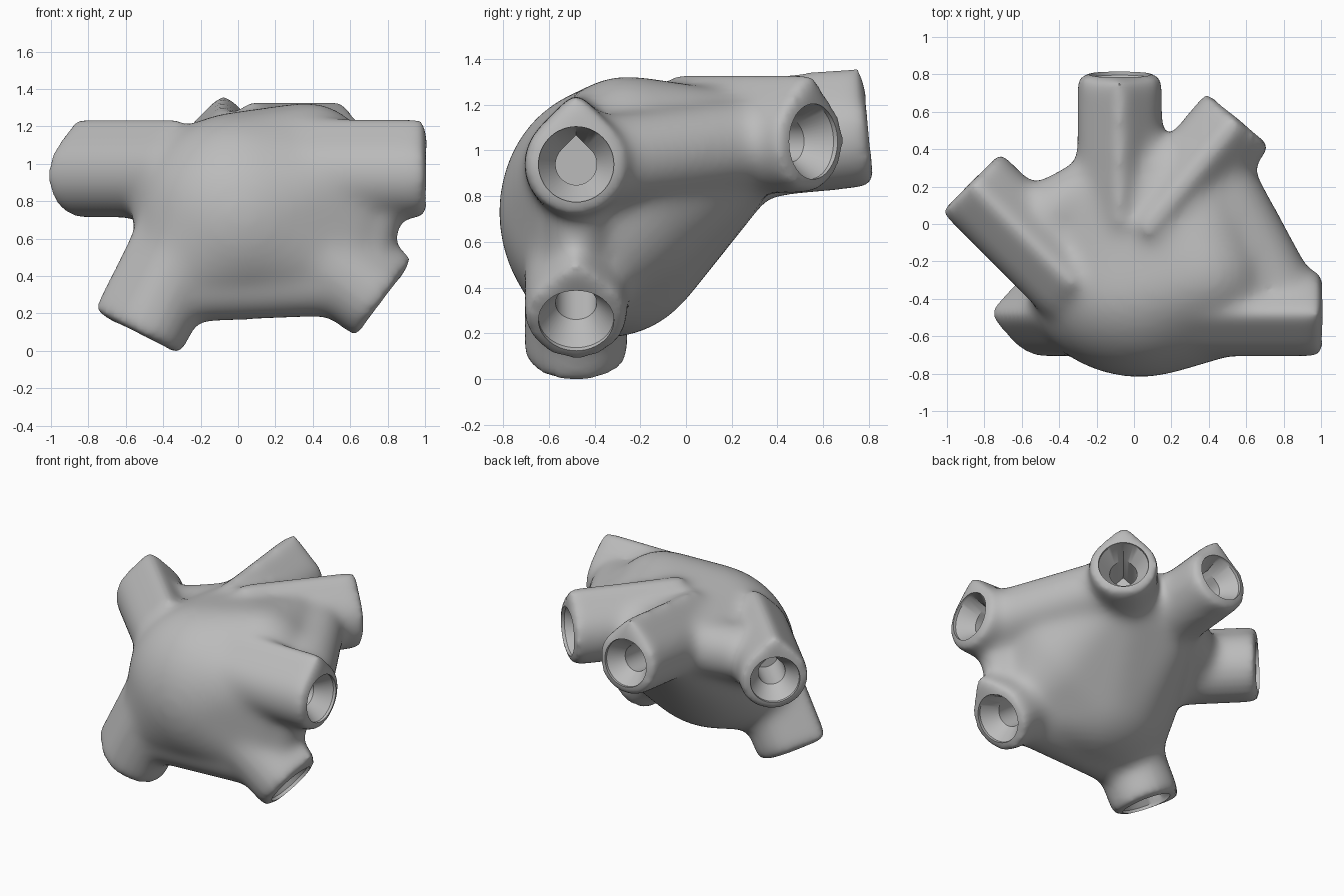
import bpy
import bmesh
from math import sin, cos, pi
from mathutils import Vector, Matrix

cube = bpy.data.objects.get("Cube")
if cube:
    bpy.data.objects.remove(cube, do_unlink=True)

grey = bpy.data.materials.new("plain grey")
grey.use_nodes = True
grey.diffuse_color = (0.5, 0.5, 0.5, 1)
grey.node_tree.nodes["Principled BSDF"].inputs["Base Color"].default_value = (0.5, 0.5, 0.5, 1)

# Ports: centre of the open end, outward direction, tube length
PORTS = {
    "left": ((1.0, -0.48, 0.95), (1, 0, 0), 0.8),
    "low_left": ((0.755, -0.48, 0.265), (0.8, 0, -0.6), 0.65),
    "low_right": ((-0.52, -0.48, 0.09), (-0.45, 0, -0.89), 0.7),
    "right": ((-0.88, 0.225, 0.95), (-0.7, 0.7, 0), 0.8),
    "back": ((-0.085, 0.805, 1.08), (0, 1, 0.1), 0.8),
    "back_left": ((0.55, 0.56, 1.05), (0.64, 0.77, 0), 0.8),
}
SIDES = 48


def along(port, depth):
    """Point on a port's axis, measured inwards from its end."""
    end, direction, _ = PORTS[port]
    return Vector(end) - Vector(direction).normalized() * depth


def loft(bm, port, sections):
    """Closed tube on a port's axis; sections are (depth, radius, peak height)."""
    d = Vector(PORTS[port][1]).normalized()
    up = (Vector((0, 0, 1)) - d * d.z).normalized()
    side = d.cross(up)
    rings = []
    for depth, radius, peak in sections:
        ring = []
        for i in range(SIDES):
            t = 2 * pi * i / SIDES
            off = min(t, 2 * pi - t)
            r = radius / cos(pi / 4 - off) if off < pi / 4 else radius
            r = min(r, radius * peak / max(cos(off), 0.1))if peak > 1 else radius
            ring.append(bm.verts.new(along(port, depth) + (up * cos(t) + side * sin(t)) * r))
        rings.append(ring)
    for a, b in zip(rings, rings[1:]):
        for i in range(SIDES):
            j = (i + 1) % SIDES
            bm.faces.new((a[i], a[j], b[j], b[i]))
    bm.faces.new(rings[0])
    bm.faces.new(rings[-1])


def hull(bm, balls):
    """Convex skin around balls given as (centre, radii)."""
    tmp = bmesh.new()
    for centre, radii in balls:
        m = Matrix.Translation(centre) @ Matrix.Diagonal((*radii, 1))
        bmesh.ops.create_icosphere(tmp, subdivisions=4, radius=1, matrix=m)
    verts = [bm.verts.new(v.co) for v in tmp.verts]
    tmp.free()
    out = bmesh.ops.convex_hull(bm, input=verts)
    spare = {g for key in ("geom_interior", "geom_unused") for g in out[key]
             if isinstance(g, bmesh.types.BMVert)}
    bmesh.ops.delete(bm, geom=list(spare), context="VERTS")


def ball(port, depth, r):
    return along(port, depth), (r, r, r)


def finish(bm, name):
    bmesh.ops.recalc_face_normals(bm, faces=bm.faces[:])
    mesh = bpy.data.meshes.new(name)
    bm.to_mesh(mesh)
    bm.free()
    mesh.materials.append(grey)
    obj = bpy.data.objects.new(name, mesh)
    bpy.context.collection.objects.link(obj)
    return obj


# Rounded core, stretched over the roots of all six ports
CORE = (Vector((0.02, -0.34, 0.74)), (0.58, 0.48, 0.55))
SHOULDER = (Vector((0.36, -0.26, 0.85)), (0.4, 0.39, 0.49))
bm = bmesh.new()
hull(bm, [CORE, SHOULDER, ball("back", 0.56, 0.225), ball("back_left", 0.38, 0.21),
          ball("left", 0.36, 0.18), ball("low_left", 0.27, 0.18),
          ball("low_right", 0.33, 0.19), ball("right", 0.66, 0.17)])

# Webs between neighbouring ports
centre = (Vector((0.06, -0.34, 0.755)), (0.32, 0.32, 0.32))
for a, da, b, db, r in (
    ("right", 0.37, "back", 0.56, 0.19),
    ("back", 0.45, "back_left", 0.4, 0.19),
    ("back_left", 0.27, "left", 0.17, 0.2),
    ("left", 0.19, "low_left", 0.16, 0.13),
    ("low_left", 0.22, "low_right", 0.3, 0.2),
):
    hull(bm, [ball(a, da, r), ball(b, db, r), centre])

# Port tubes with a blunt peak on top
for port, (_, _, length) in PORTS.items():
    loft(bm, port, [(0, 0.23, 1.36), (length, 0.23, 1.36)])
hub = finish(bm, "hub_body")

# Funnel mouths narrowing to peaked bores
bm = bmesh.new()
for port in PORTS:
    loft(bm, port, [(-0.06, 0.165, 1), (0.025, 0.165, 1),
                    (0.13, 0.09, 1.42), (0.4, 0.09, 1.42)])
bores = finish(bm, "bore_cutter")
bores.hide_render = True

# Fuse, soften, then cut the bores
remesh = hub.modifiers.new("fuse", "REMESH")
remesh.mode = "VOXEL"
remesh.voxel_size = 0.022
soften = hub.modifiers.new("soften", "SMOOTH")
soften.factor = 0.5
soften.iterations = 50
cut = hub.modifiers.new("bores", "BOOLEAN")
cut.operation = "DIFFERENCE"
cut.solver = "EXACT"
cut.object = bores
bpy.context.view_layer.update()
graph = bpy.context.evaluated_depsgraph_get()
mesh = bpy.data.meshes.new_from_object(hub.evaluated_get(graph))
hub.modifiers.clear()
hub.data = mesh
bpy.data.objects.remove(bores, do_unlink=True)
mesh.materials.clear()
mesh.materials.append(grey)
for p in mesh.polygons:
    p.material_index = 0

# Stand it on the ground, centred
low = Vector([min(v.co[k] for v in mesh.vertices) for k in range(3)])
high = Vector([max(v.co[k] for v in mesh.vertices) for k in range(3)])
mesh.transform(Matrix.Translation((-(low.x + high.x) / 2, -(low.y + high.y) / 2, -low.z)))

bpy.ops.object.select_all(action="DESELECT")
hub.select_set(True)
bpy.context.view_layer.objects.active = hub
bpy.ops.object.shade_smooth_by_angle(angle=0.6)
